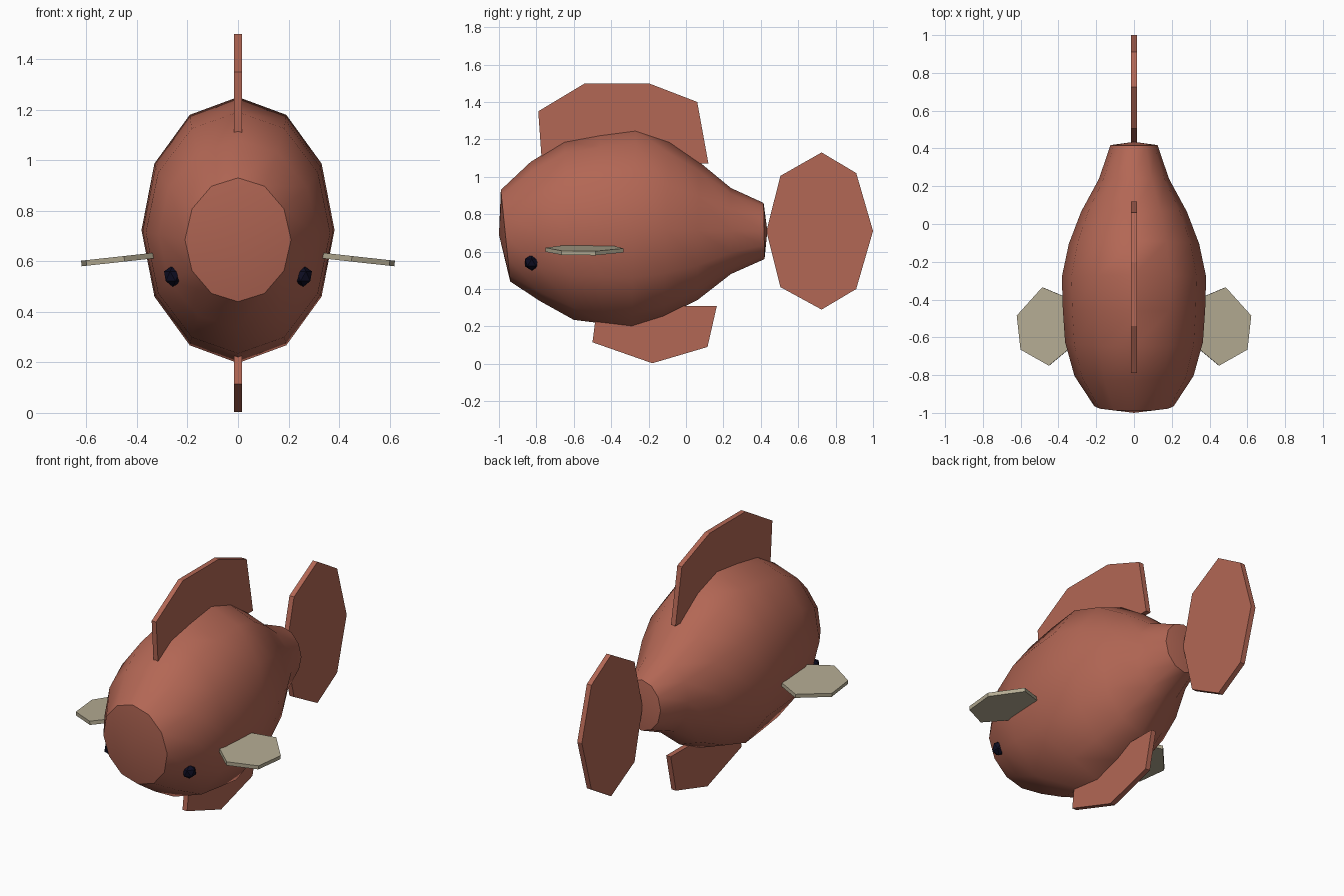
import bpy, bmesh, math
from mathutils import Vector

if "Cube" in bpy.data.objects:
    bpy.data.objects.remove(bpy.data.objects["Cube"])


def material(name, rgb):
    m = bpy.data.materials.new(name)
    m.diffuse_color = (*rgb, 1)
    m.use_nodes = True
    m.node_tree.nodes["Principled BSDF"].inputs["Base Color"].default_value = m.diffuse_color
    return m


SKIN = material("terracotta", (0.45, 0.135, 0.09))
CREAM = material("pale_cream", (0.46, 0.41, 0.29))
INK = material("navy_black", (0.004, 0.004, 0.016))


def finish(name, bm, mat, smooth=None):
    bmesh.ops.recalc_face_normals(bm, faces=bm.faces)
    me = bpy.data.meshes.new(name)
    bm.to_mesh(me)
    bm.free()
    me.materials.append(mat)
    ob = bpy.data.objects.new(name, me)
    bpy.context.collection.objects.link(ob)
    if smooth:
        bpy.ops.object.select_all(action='DESELECT')
        ob.select_set(True)
        bpy.context.view_layer.objects.active = ob
        bpy.ops.object.shade_smooth_by_angle(angle=math.radians(smooth))
    return ob


def slab(name, outline, offset, mat):
    """Flat plate: outline points shifted by -offset and +offset."""
    bm = bmesh.new()
    off = Vector(offset)
    a = [bm.verts.new(Vector(p) - off) for p in outline]
    b = [bm.verts.new(Vector(p) + off) for p in outline]
    bm.faces.new(a)
    bm.faces.new(b[::-1])
    n = len(a)
    for i in range(n):
        j = (i + 1) % n
        bm.faces.new((a[i], b[i], b[j], a[j]))
    return finish(name, bm, mat)


# Body: twelve-sided rings, each (top y, top z, bottom y, bottom z, half width)
rings = [
    (-0.99, 0.93, -0.94, 0.44, 0.21),
    (-0.83, 1.08, -0.78, 0.335, 0.315),
    (-0.65, 1.19, -0.60, 0.235, 0.365),
    (-0.46, 1.225, -0.44, 0.215, 0.377),
    (-0.27, 1.25, -0.29, 0.197, 0.382),
    (-0.09, 1.19, -0.12, 0.25, 0.345),
    (0.07, 1.08, 0.06, 0.34, 0.28),
    (0.24, 0.94, 0.24, 0.48, 0.185),
    (0.415, 0.86, 0.42, 0.56, 0.125),
]
SIDES = 12
bm = bmesh.new()
loops = []
for ty, tz, by, bz, w in rings:
    loop = []
    for i in range(SIDES):
        a = 2 * math.pi * i / SIDES
        c = math.cos(a)
        loop.append(bm.verts.new((w * math.sin(a),
                                  (ty + by) / 2 + c * (ty - by) / 2,
                                  (tz + bz) / 2 + c * (tz - bz) / 2)))
    loops.append(loop)
for p, q in zip(loops, loops[1:]):
    for i in range(SIDES):
        j = (i + 1) % SIDES
        bm.faces.new((p[i], p[j], q[j], q[i]))
# Slightly domed nose and tail caps
for loop, tip in ((loops[0], (0, -1.0, 0.69)), (loops[-1], (0, 0.435, 0.71))):
    t = bm.verts.new(tip)
    for i in range(SIDES):
        bm.faces.new((loop[i], loop[(i + 1) % SIDES], t))
finish("body", bm, SKIN, 38)

# Upright fins on the centre line, drawn as (y, z)
upright = {
    "tail_fin": [(0.43, 0.71), (0.505, 1.005), (0.725, 1.13), (0.91, 1.02),
                 (1.0, 0.71), (0.91, 0.40), (0.725, 0.29), (0.505, 0.41)],
    "back_fin": [(-0.77, 1.07), (-0.79, 1.35), (-0.54, 1.5), (-0.2, 1.5),
                 (0.06, 1.4), (0.12, 1.07)],
    "belly_fin": [(-0.475, 0.31), (-0.5, 0.115), (-0.18, 0.003),
                  (0.115, 0.09), (0.165, 0.31)],
}
for name, pts in upright.items():
    slab(name, [(0, y, z) for y, z in pts], (0.015, 0, 0), SKIN)

# Side fins, drooping outward, and eyes
side_pts = [(0.33, -0.40), (0.485, -0.335), (0.62, -0.485),
            (0.60, -0.665), (0.45, -0.75), (0.33, -0.65)]
for s, label in ((1, "right"), (-1, "left")):
    slab("side_fin_" + label,
         [(s * x, y, 0.623 - 0.11 * (x - 0.33)) for x, y in side_pts],
         (s * 0.001, 0, 0.011), CREAM)
    bm = bmesh.new()
    bmesh.ops.create_icosphere(bm, subdivisions=1, radius=0.043)
    for v in bm.verts:
        v.co = Vector((s * (0.258 + v.co.x * 0.9), v.co.y - 0.825, v.co.z + 0.541))
    finish("eye_" + label, bm, INK)
